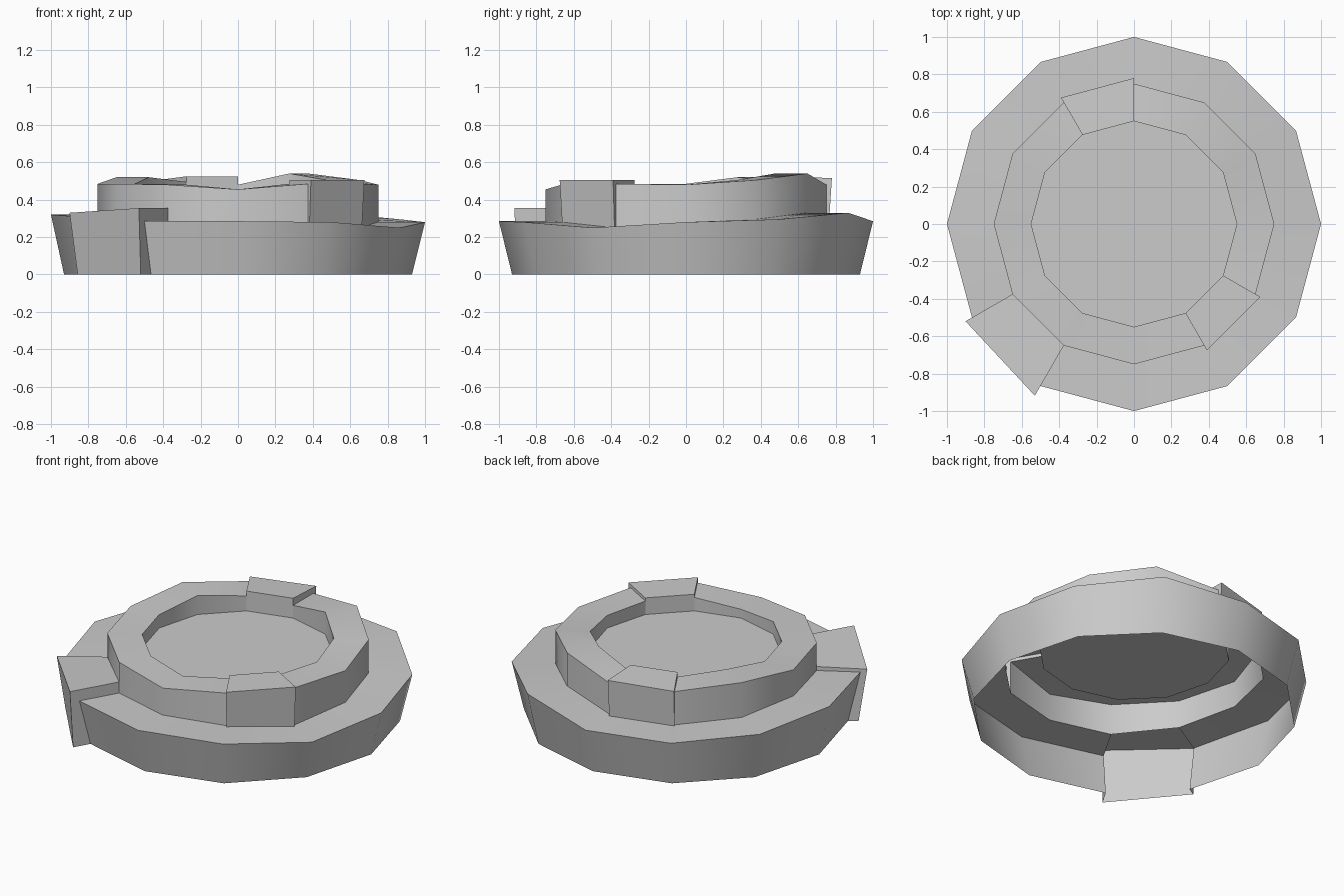
import bpy, bmesh, math
from mathutils import Vector

cube = bpy.data.objects.get("Cube")
if cube:
    bpy.data.objects.remove(cube, do_unlink=True)

SIDES = 12
# Uneven edge heights, one per corner, counter-clockwise from +x
BASE_H = [.28, .295, .33, .285, .285, .30, .32, .31, .285, .285, .28, .25]
RIM_H = [.48, .505, .54, .48, .495, .52, .485, .485, .48, .455, .485, .485]
FLOOR = .40

stone = bpy.data.materials.new("grey stone")
stone.use_nodes = True
colour = (.6, .6, .6, 1)
stone.diffuse_color = colour
for node in stone.node_tree.nodes:
    if node.type == 'BSDF_PRINCIPLED':
        node.inputs["Base Color"].default_value = colour


def place(i, r, z):
    a = math.tau * i / SIDES
    return Vector((r * math.cos(a), r * math.sin(a), z))


def base_profile(i):
    h = BASE_H[i % SIDES]
    return [place(i, .93, 0), place(i, 1, h), place(i, .75, h)]


def rim_profile(i):
    h, t = BASE_H[i % SIDES], RIM_H[i % SIDES]
    return [place(i, .75, h), place(i, .75, t), place(i, .55, t), place(i, .55, FLOOR)]


def finish(name, bm):
    bmesh.ops.remove_doubles(bm, verts=bm.verts, dist=.0005)
    bmesh.ops.recalc_face_normals(bm, faces=bm.faces)
    # Open shells: make the upper surfaces face up
    bm.normal_update()
    if sum(f.normal.z * f.calc_area() for f in bm.faces) < 0:
        bmesh.ops.reverse_faces(bm, faces=bm.faces)
    mesh = bpy.data.meshes.new(name)
    bm.to_mesh(mesh)
    bm.free()
    mesh.materials.append(stone)
    ob = bpy.data.objects.new(name, mesh)
    bpy.context.collection.objects.link(ob)
    bpy.ops.object.select_all(action='DESELECT')
    ob.select_set(True)
    bpy.context.view_layer.objects.active = ob
    bpy.ops.object.shade_smooth_by_angle(angle=math.radians(35))


def skin(bm, a, b):
    for j in range(len(a) - 1):
        quad = (a[j], a[j + 1], b[j + 1], b[j])
        bm.faces.new([bm.verts.new(p) for p in quad])


def tier(name, profile, gaps):
    bm = bmesh.new()
    for i in range(SIDES):
        if i not in gaps:
            skin(bm, profile(i), profile(i + 1))
    finish(name, bm)


def block(name, profile, i, first, second):
    """A displaced stone filling one gap, with a closing cheek at each end."""
    bm = bmesh.new()
    skin(bm, first, second)
    for k, own in ((i, first), (i + 1, second)):
        cheek = []
        for p in own + profile(k)[::-1]:
            if all((p - q).length > .001 for q in cheek):
                cheek.append(p)
        bm.faces.new([bm.verts.new(p) for p in cheek])
    finish(name, bm)


def rim_stone(i, outer, inner):
    return [place(i, .765, BASE_H[i % SIDES]), place(i, .78, outer),
            place(i, .55, inner), place(i, .55, FLOOR)]


# Two stepped rings of stone
tier("base_tier", base_profile, {7})
tier("upper_rim", rim_profile, {3, 10})

# Loose stones
block("base_block", base_profile, 7,
      [place(7, .99, 0), place(7, 1.04, .33), place(7, .75, .335)],
      [place(8, 1.04, 0), place(8, 1.06, .355), place(8, .75, .355)])
block("back_rim_block", rim_profile, 3, rim_stone(3, .515, .525), rim_stone(4, .51, .525))
block("front_rim_block", rim_profile, 10, rim_stone(10, .505, .505), rim_stone(11, .505, .505))

# Sunken centre
bm = bmesh.new()
bm.faces.new([bm.verts.new(place(i, .55, FLOOR)) for i in range(SIDES)])
finish("centre_floor", bm)
